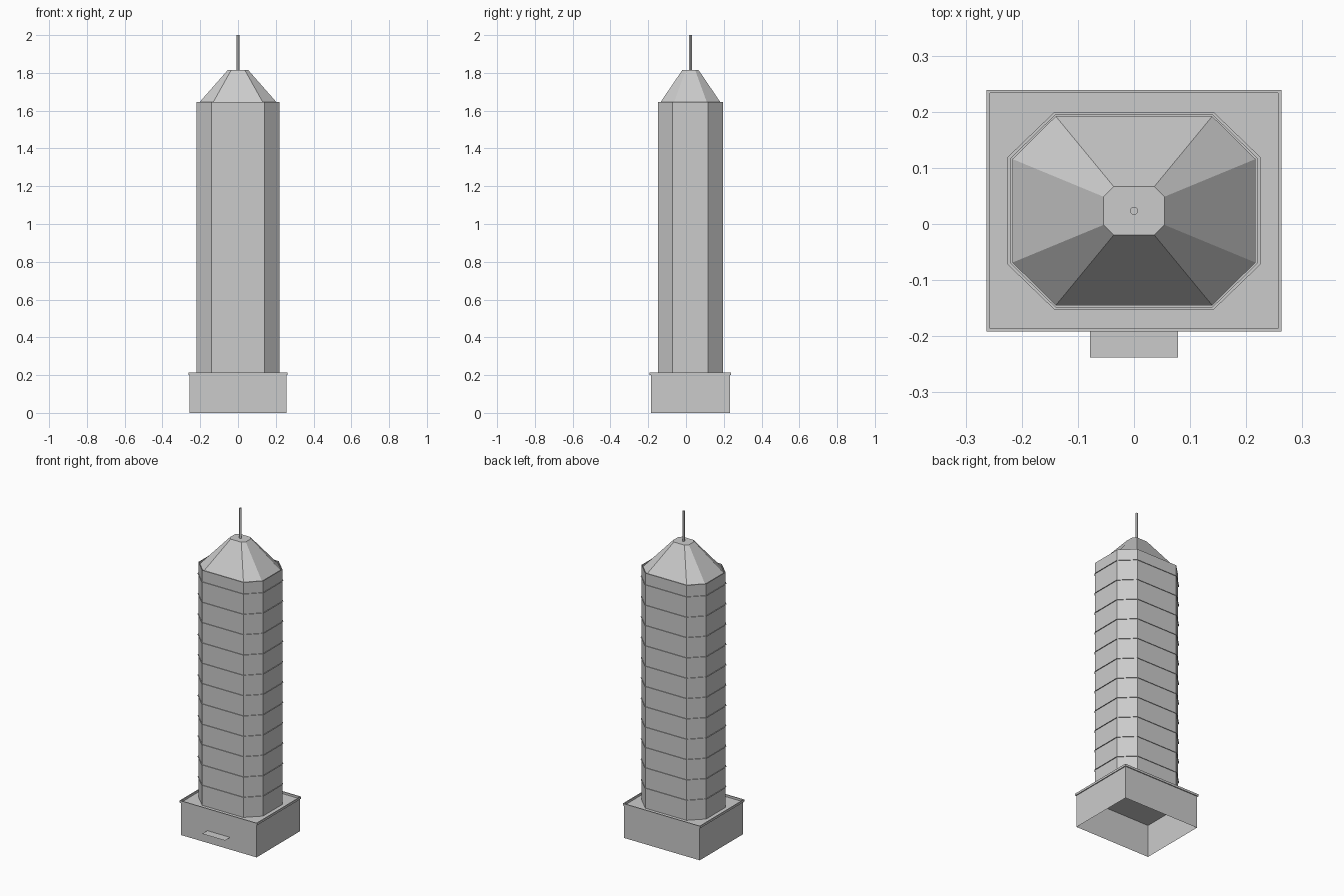
import bpy, bmesh

if "Cube" in bpy.data.objects:
    bpy.data.objects.remove(bpy.data.objects["Cube"])

CY = 0.0235          # tower centre in y
BASE_TOP = 0.2
FLOOR = 0.125

grey = bpy.data.materials.new("concrete_grey")
grey.use_nodes = True
colour = (0.6, 0.6, 0.6, 1)
grey.diffuse_color = colour
grey.node_tree.nodes["Principled BSDF"].inputs["Base Color"].default_value = colour


def rectangle(hx, hy):
    return [(-hx, -hy), (hx, -hy), (hx, hy), (-hx, hy)]


def octagon(hx, hy, cx, cy):
    return [(-cx, -hy), (cx, -hy), (hx, -cy), (hx, cy),
            (cx, hy), (-cx, hy), (-hx, cy), (-hx, -cy)]


def loft(name, sections, cap_start=False, cap_end=False):
    """Join successive (outline, height) sections with flat quads."""
    bm = bmesh.new()
    rings = [[bm.verts.new((x, y + CY, z)) for x, y in pts] for pts, z in sections]
    for a, b in zip(rings, rings[1:]):
        for i in range(len(a)):
            j = (i + 1) % len(a)
            bm.faces.new((a[i], a[j], b[j], b[i]))
    if cap_start:
        bm.faces.new(rings[0][::-1])
    if cap_end:
        bm.faces.new(rings[-1])
    mesh = bpy.data.meshes.new(name)
    bm.to_mesh(mesh)
    bm.free()
    mesh.materials.append(grey)
    obj = bpy.data.objects.new(name, mesh)
    bpy.context.collection.objects.link(obj)
    return obj


# Podium: open underneath, with a projecting rim around a sunken deck
wall = rectangle(0.257, 0.21)
lip = rectangle(0.2625, 0.2155)
loft("podium", [(wall, 0), (wall, BASE_TOP), (lip, BASE_TOP),
                (lip, 0.213), (wall, 0.213), (wall, BASE_TOP)], cap_end=True)

# Tower shaft with a thin parapet at the top
shaft = octagon(0.22, 0.172, 0.14, 0.094)
inner = octagon(0.216, 0.168, 0.139, 0.092)
ledge = octagon(0.225, 0.176, 0.142, 0.096)
loft("tower_shaft", [(shaft, BASE_TOP), (shaft, 1.645), (inner, 1.645), (inner, 1.631)])

# Narrow ledge at every floor
for n in range(1, 12):
    z = BASE_TOP + n * FLOOR
    loft(f"floor_ledge_{n}", [(ledge, z), (shaft, z)])

# Tapered roof with a flat top
loft("roof", [(inner, 1.631), (octagon(0.054, 0.043, 0.036, 0.025), 1.815)], cap_end=True)

# Mast
bpy.ops.mesh.primitive_cylinder_add(vertices=12, radius=0.007, depth=0.185,
                                    location=(0, CY, 1.9075))
mast = bpy.context.object
mast.name = "mast"
mast.data.materials.append(grey)
bpy.ops.object.shade_smooth_by_angle()

# Flat entrance canopy
bpy.ops.mesh.primitive_plane_add(size=1, location=(0, -0.212, 0.075))
canopy = bpy.context.object
canopy.name = "entrance_canopy"
canopy.scale = (0.156, 0.051, 1)
canopy.data.materials.append(grey)
